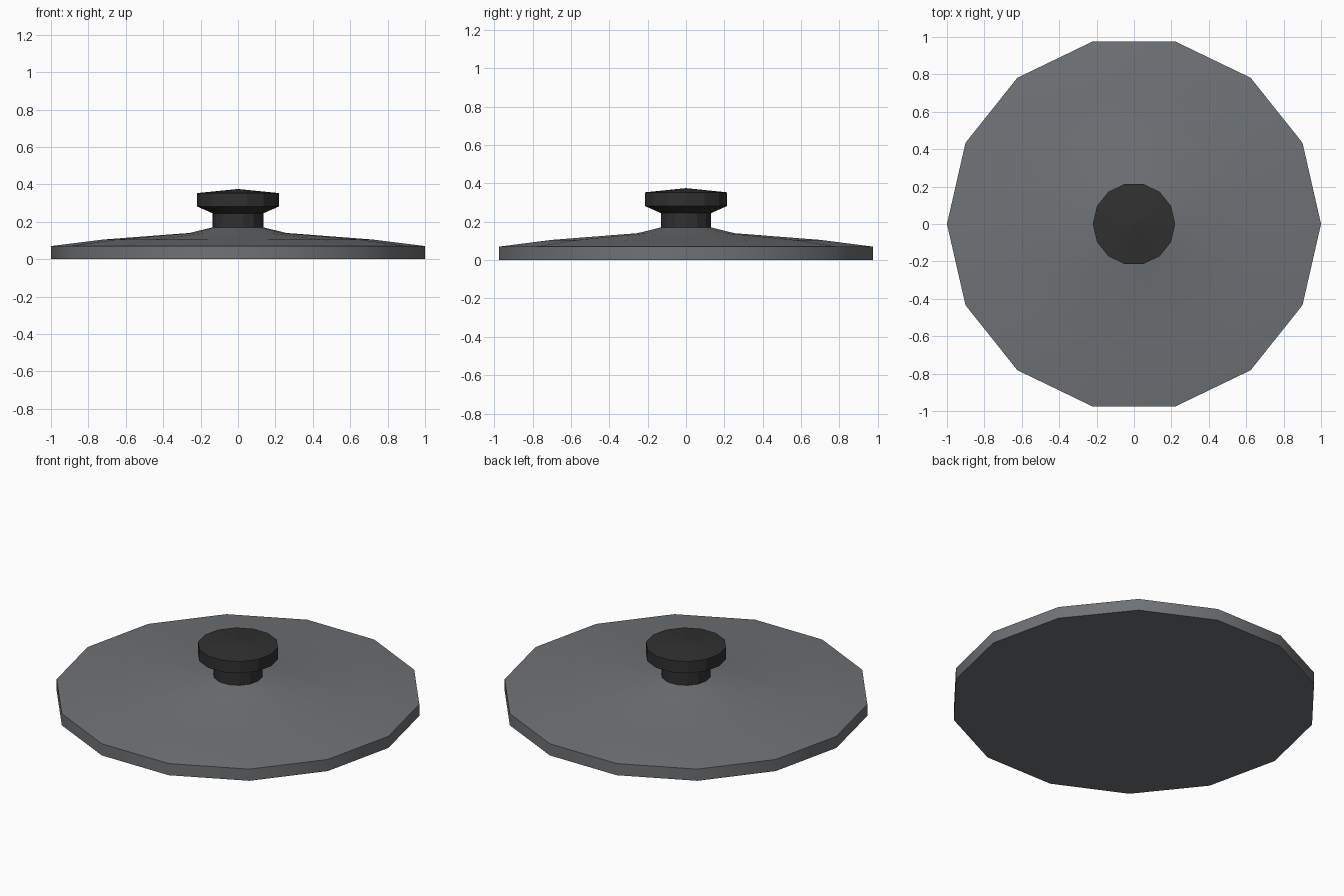
import bpy, bmesh, math

if "Cube" in bpy.data.objects:
    bpy.data.objects.remove(bpy.data.objects["Cube"])

SIDES = 14


def material(name, rgb):
    m = bpy.data.materials.new(name)
    m.diffuse_color = (*rgb, 1)
    m.use_nodes = True
    m.node_tree.nodes["Principled BSDF"].inputs["Base Color"].default_value = m.diffuse_color
    return m


def lathe(name, profile, mat):
    """Revolve (radius, z) points around z; radius 0 makes a pole."""
    bm = bmesh.new()
    rings = []
    for r, z in profile:
        if r == 0:
            rings.append([bm.verts.new((0, 0, z))] * SIDES)
        else:
            rings.append([bm.verts.new((r * math.cos(2 * math.pi * i / SIDES),
                                        r * math.sin(2 * math.pi * i / SIDES), z))
                          for i in range(SIDES)])
    for low, high in zip(rings, rings[1:]):
        for i in range(SIDES):
            j = (i + 1) % SIDES
            quad = [low[i], low[j], high[j], high[i]]
            bm.faces.new(list(dict.fromkeys(quad)))
    # close any open end with a flat cap
    for ring, (r, z) in ((rings[0], profile[0]), (rings[-1], profile[-1])):
        if r > 0:
            bm.faces.new(ring)
    bmesh.ops.recalc_face_normals(bm, faces=bm.faces)
    me = bpy.data.meshes.new(name)
    bm.to_mesh(me)
    bm.free()
    me.materials.append(mat)
    ob = bpy.data.objects.new(name, me)
    bpy.context.collection.objects.link(ob)
    return ob


steel = material("dark_steel", (0.16, 0.17, 0.18))
black = material("black_plastic", (0.03, 0.03, 0.03))

# lid: flat base, upright rim, shallow dome, raised collar
lid = lathe("lid", [(1.0, 0), (1.0, 0.07), (0.72, 0.105),
                    (0.26, 0.14), (0.135, 0.17)], steel)

# knob: neck, flared underside, grip and shallow pointed top
lathe("knob", [(0.135, 0.17), (0.135, 0.245), (0.22, 0.282),
               (0.22, 0.353), (0, 0.375)], black)

# soft shading on the lid, sharp at the rim
bpy.context.view_layer.objects.active = lid
lid.select_set(True)
bpy.ops.object.shade_smooth_by_angle(angle=math.radians(30))
